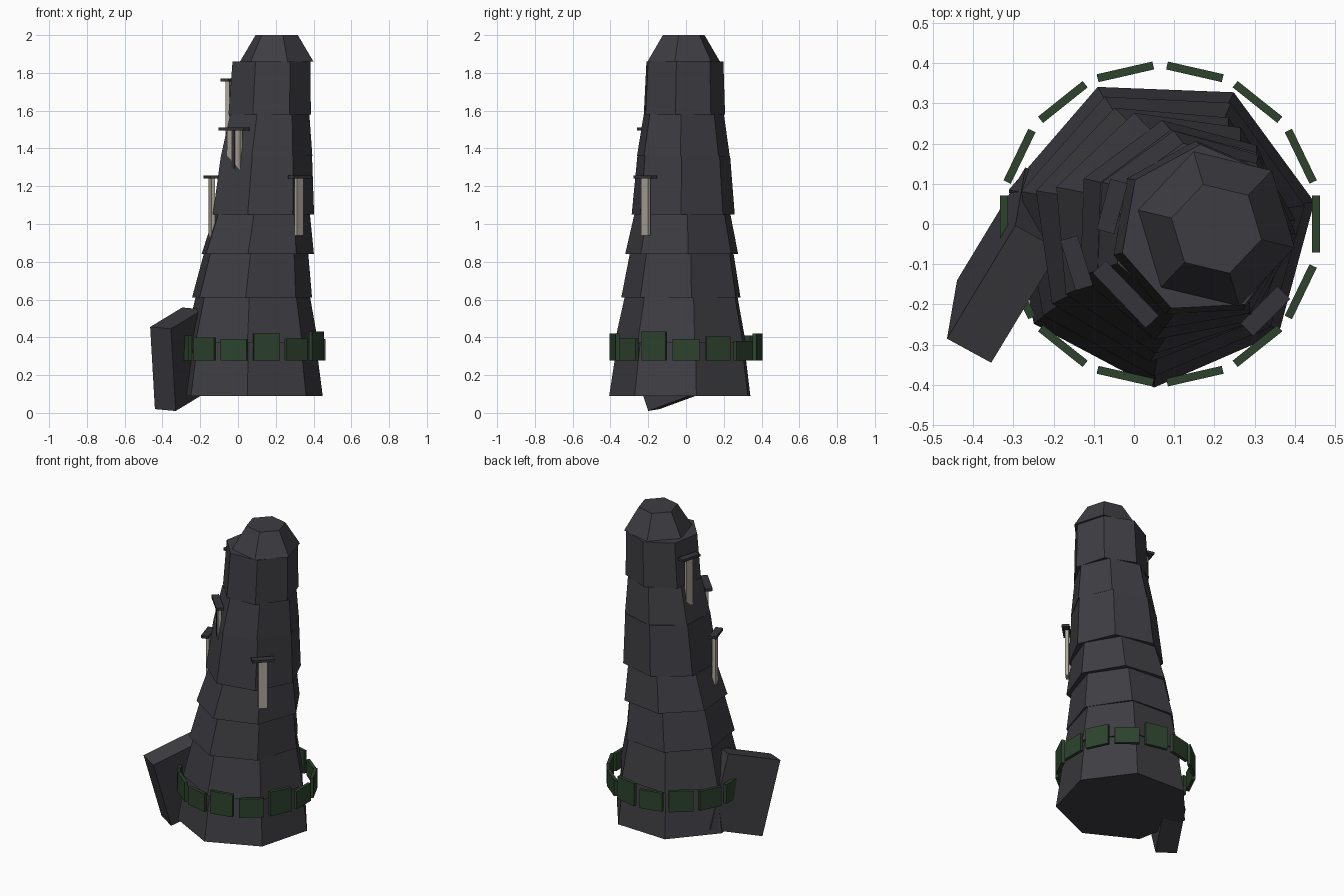
import bpy, math
from mathutils import Vector

if "Cube" in bpy.data.objects:
    bpy.data.objects.remove(bpy.data.objects["Cube"])

def mat(name, r, g, b):
    m = bpy.data.materials.new(name)
    m.diffuse_color = (r, g, b, 1)
    m.use_nodes = True
    m.node_tree.nodes["Principled BSDF"].inputs["Base Color"].default_value = m.diffuse_color
    return m

STONE = mat("dark stone", .048, .047, .055)
TRIM = mat("darker stone", .036, .035, .041)
CREAM = mat("pale cream", .42, .39, .33)
GREEN = mat("dark green", .026, .055, .027)

def mesh(name, verts, faces, m):
    me = bpy.data.meshes.new(name)
    me.from_pydata(verts, [], faces)
    me.materials.append(m)
    ob = bpy.data.objects.new(name, me)
    bpy.context.collection.objects.link(ob)
    return ob

def frustum(name, n, bottom, top, angle):
    """bottom and top are (x, y, z, radius)."""
    verts = [(x + r * math.cos(math.radians(angle) + 2 * math.pi * i / n),
              y + r * math.sin(math.radians(angle) + 2 * math.pi * i / n), z)
             for x, y, z, r in (bottom, top) for i in range(n)]
    faces = [tuple(reversed(range(n))), tuple(range(n, 2 * n))]
    faces += [(i, (i + 1) % n, n + (i + 1) % n, n + i) for i in range(n)]
    return mesh(name, verts, faces, STONE)

def slab(name, o, a, d, h, m):
    """Box from a corner and three edge vectors."""
    o, a, d, h = map(Vector, (o, a, d, h))
    verts = [o, o + a, o + a + d, o + d]
    verts += [v + h for v in verts]
    faces = [(3, 2, 1, 0), (4, 5, 6, 7), (0, 1, 5, 4),
             (1, 2, 6, 5), (2, 3, 7, 6), (3, 0, 4, 7)]
    return mesh(name, verts, faces, m)

def plate(name, cx, cy, dist, az, width, depth, z0, z1, m, shift=0):
    """Upright box facing outward at an azimuth around a centre."""
    a = math.radians(az)
    out = Vector((math.cos(a), math.sin(a), 0))
    side = Vector((-math.sin(a), math.cos(a), 0))
    o = Vector((cx, cy, z0)) + out * (dist - depth / 2) + side * (shift - width / 2)
    return slab(name, o, out * depth, side * width, (0, 0, z1 - z0), m)

# stacked leaning tower tiers: z0, z1, x0, x1, r0, r1, angle
TIERS = [
    (.09, .37, .065, .068, .39, .35, 10.6),
    (.37, .61, .068, .075, .362, .312, 10),
    (.61, .84, .068, .09, .327, .285, 8),
    (.84, 1.05, .095, .12, .308, .262, 5),
    (1.05, 1.36, .123, .14, .28, .252, -2),
    (1.36, 1.58, .142, .16, .252, .218, -3),
    (1.58, 1.86, .165, .175, .224, .212, -10),
]
for i, (z0, z1, x0, x1, r0, r1, ang) in enumerate(TIERS):
    frustum(f"tower_tier_{i + 1}", 7, (x0, -.017, z0, r0), (x1, -.014, z1, r1), ang)

# six-sided cap
frustum("tower_cap", 6, (.205, -.012, 1.86, .2), (.205, -.012, 2.0, .115), 106.5)

# leaning buttress slab
slab("buttress", (-.44, -.14, .02), (.11, -.06, -.01), (.17, .281, .103),
     (-.025, -.145, .435), STONE)

# ring of green plates with uneven tops
TOPS = [.39, .405, .38, .42, .395, .41, .40, .40, .41, .40, .39, .42, .395, .43]
for i, top in enumerate(TOPS):
    plate(f"ring_plate_{i + 1}", .065, 0, .388, i * 360 / 14, .142, .02,
          .277, top, GREEN)

# windows with ledges: centre x, distance, azimuth, z0, z1, width, ledge width
WINDOWS = [
    (.125, .28, -45, .94, 1.24, .05, .13),
    (.125, .275, 197, .93, 1.24, .05, .13),
    (.145, .225, -136, 1.2, 1.495, .1, .19),
    (.165, .222, 165, 1.46, 1.755, .05, .13),
]
for i, (cx, dist, az, z0, z1, w, lw) in enumerate(WINDOWS):
    plate(f"window_{i + 1}", cx, -.015, dist, az, w, .02, z0, z1, CREAM)
    plate(f"window_ledge_{i + 1}", cx, -.015, dist + .005, az, lw, .045,
          z1, z1 + .016, TRIM)
# mullion on the wide window
plate("window_mullion", .145, -.015, .229, -136, .025, .02, 1.2, 1.495, TRIM)
